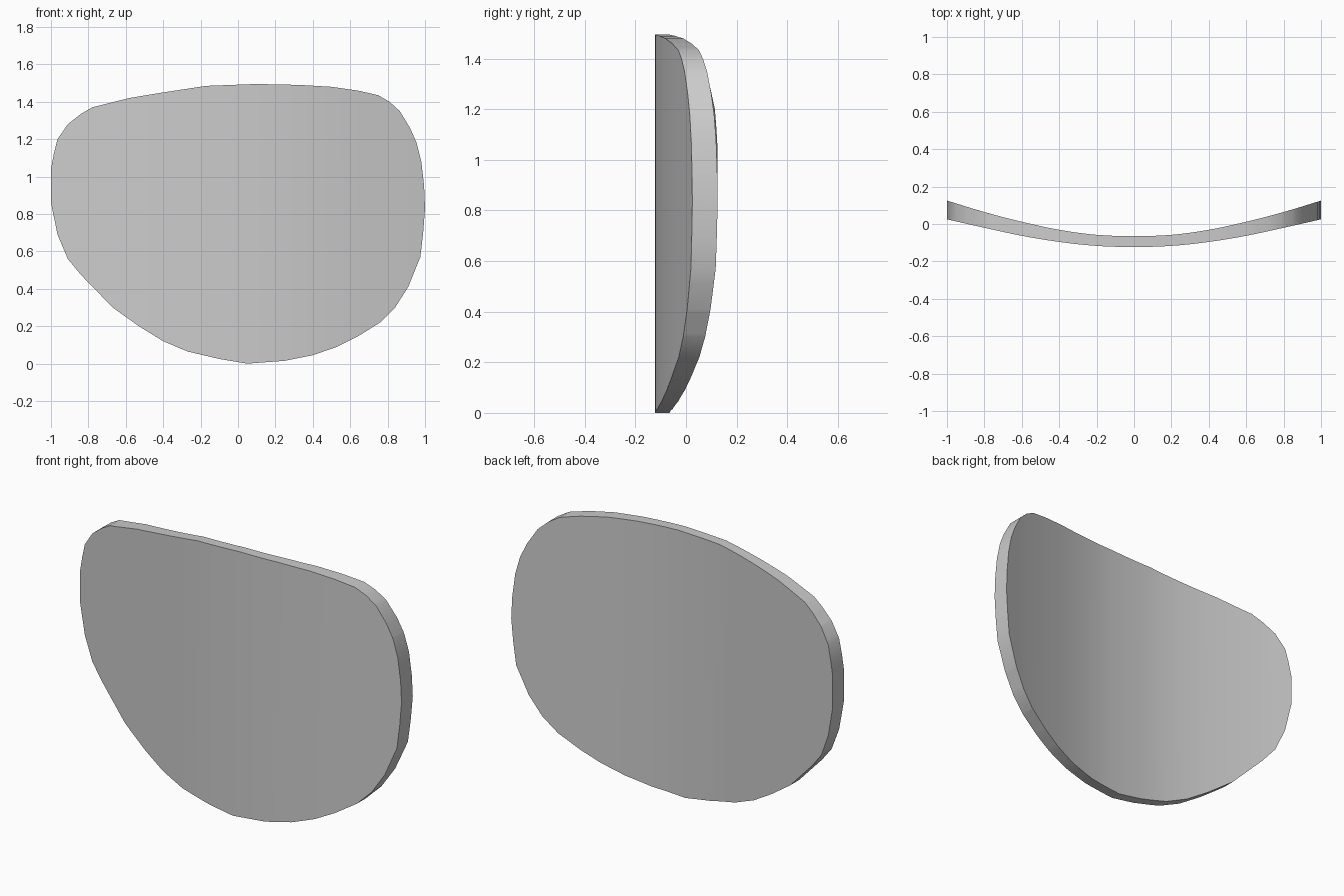
import bpy, bmesh, math

if "Cube" in bpy.data.objects:
    bpy.data.objects.remove(bpy.data.objects["Cube"])

# Front outline (x, z), counter-clockwise from the bottom
outline = [(.05, 0), (.25, .015), (.4, .045), (.53, .09), (.64, .145), (.76, .22),
           (.84, .3), (.91, .41), (.975, .57), (.99, .7), (1, .83), (.995, .95),
           (.98, 1.08), (.955, 1.18), (.92, 1.26), (.865, 1.35), (.81, 1.4),
           (.75, 1.435), (.64, 1.46), (.5, 1.48), (.33, 1.49), (.1, 1.495),
           (-.17, 1.485), (-.4, 1.45), (-.58, 1.42), (-.78, 1.37), (-.84, 1.335),
           (-.91, 1.28), (-.965, 1.2), (-.985, 1.12), (-1, 1.04), (-1, .86),
           (-.965, .69), (-.91, .56), (-.84, .475), (-.67, .3), (-.53, .2),
           (-.4, .12), (-.27, .065), (-.1, .025)]

# Depth of the two curved faces at |x| = 0, 0.2 ... 1
FRONT = [-.123, -.117, -.096, -.063, -.020, .025]
BACK = [-.065, -.058, -.031, .012, .064, .125]


def depth(table, x):
    t = min(abs(x), 1) * 5
    i = min(int(t), 4)
    p0 = table[abs(i - 1)]
    p1, p2 = table[i], table[i + 1]
    p3 = table[i + 2] if i < 4 else 2 * p2 - p1
    f = t - i
    return p1 + .5 * f * (p2 - p0 + f * (2 * p0 - 5 * p1 + 4 * p2 - p3
                                        + f * (3 * (p1 - p2) + p3 - p0)))


# Flat sheet cut into vertical strips so it can bend
bm = bmesh.new()
bm.faces.new([bm.verts.new((x, 0, z)) for x, z in outline])
for k in range(-19, 20):
    bmesh.ops.bisect_plane(bm, geom=bm.verts[:] + bm.edges[:] + bm.faces[:], dist=1e-5,
                           plane_co=(k * .05, 0, 0), plane_no=(1, 0, 0))

# Thicken, then bend the front and back faces
ret = bmesh.ops.extrude_face_region(bm, geom=bm.faces[:], use_keep_orig=True)
back = {g for g in ret["geom"] if isinstance(g, bmesh.types.BMVert)}
for v in bm.verts:
    v.co.y = depth(BACK if v in back else FRONT, v.co.x)
bmesh.ops.triangulate(bm, faces=[f for f in bm.faces if len(f.verts) > 4])
bmesh.ops.recalc_face_normals(bm, faces=bm.faces[:])

mesh = bpy.data.meshes.new("curved_lens")
bm.to_mesh(mesh)
bm.free()
lens = bpy.data.objects.new("curved_lens", mesh)
bpy.context.collection.objects.link(lens)
bpy.context.view_layer.objects.active = lens
lens.select_set(True)
bpy.ops.object.shade_smooth_by_angle(angle=math.radians(35))
